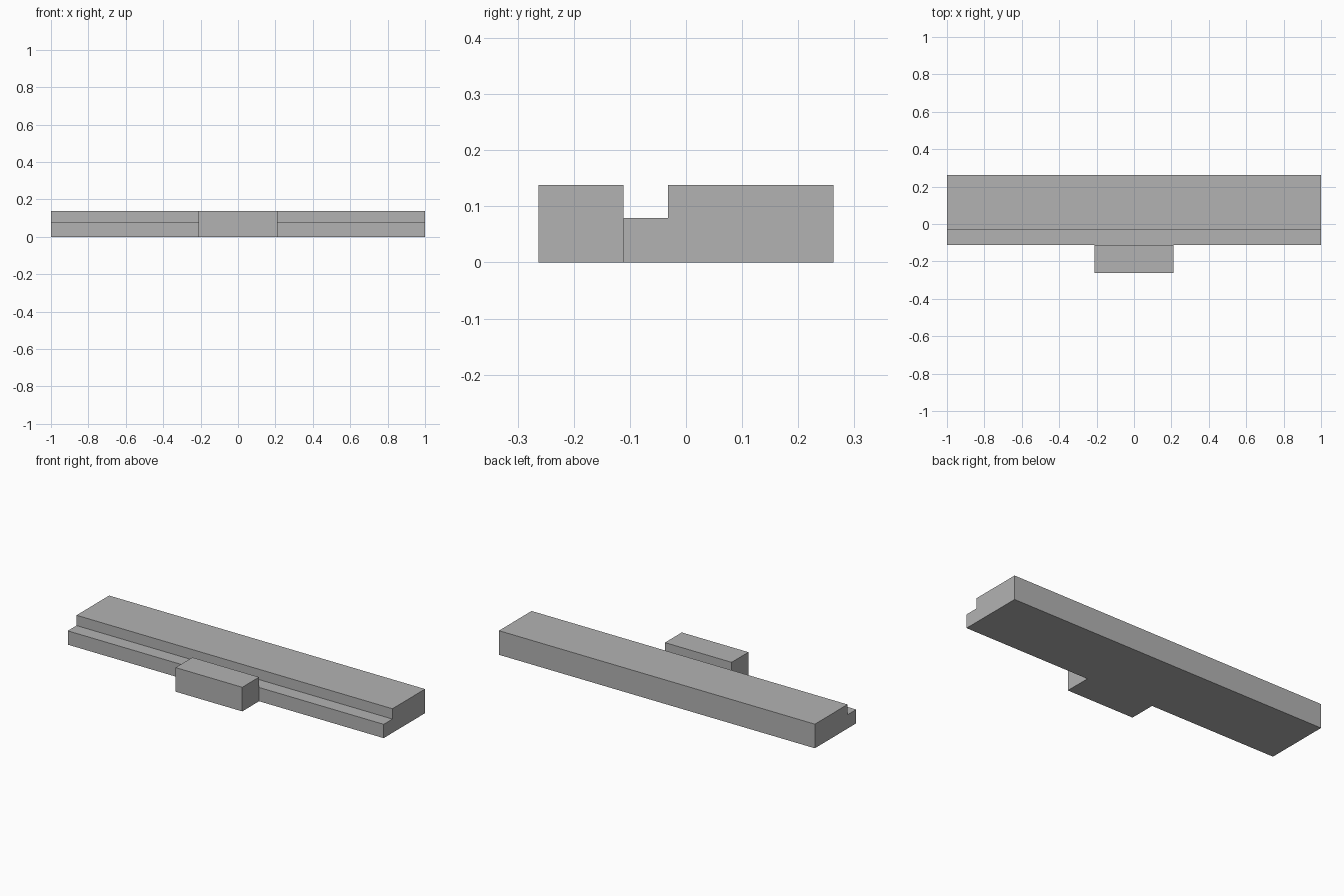
import bpy
import bmesh

cube = bpy.data.objects.get("Cube")
if cube:
    bpy.data.objects.remove(cube, do_unlink=True)

# Single plain grey
GREY = (0.45, 0.45, 0.45, 1.0)
grey = bpy.data.materials.new("plain_grey")
grey.use_nodes = True
grey.diffuse_color = GREY
grey.node_tree.nodes["Principled BSDF"].inputs["Base Color"].default_value = GREY


def extrude_profile(name, profile, half_width):
    """Sweep a closed (y, z) side profile along x, centred on x = 0."""
    bm = bmesh.new()
    face = bm.faces.new([bm.verts.new((-half_width, y, z)) for y, z in profile])
    swept = bmesh.ops.extrude_face_region(bm, geom=[face])["geom"]
    verts = [v for v in swept if isinstance(v, bmesh.types.BMVert)]
    bmesh.ops.translate(bm, verts=verts, vec=(2 * half_width, 0, 0))
    bmesh.ops.recalc_face_normals(bm, faces=bm.faces)
    mesh = bpy.data.meshes.new(name)
    bm.to_mesh(mesh)
    bm.free()
    mesh.materials.append(grey)
    obj = bpy.data.objects.new(name, mesh)
    bpy.context.collection.objects.link(obj)
    return obj


FRONT, BACK = -0.263, 0.263
LEDGE_FRONT, LEDGE_BACK = -0.111, -0.032
TOP, LEDGE_TOP = 0.138, 0.079

# Long bar with a low ledge along its front
extrude_profile("stepped_bar", [
    (LEDGE_FRONT, 0), (BACK, 0), (BACK, TOP),
    (LEDGE_BACK, TOP), (LEDGE_BACK, LEDGE_TOP), (LEDGE_FRONT, LEDGE_TOP),
], 1.0)

# Short block against the middle of the ledge
extrude_profile("front_block", [
    (FRONT, 0), (LEDGE_FRONT, 0), (LEDGE_FRONT, TOP), (FRONT, TOP),
], 0.211)
